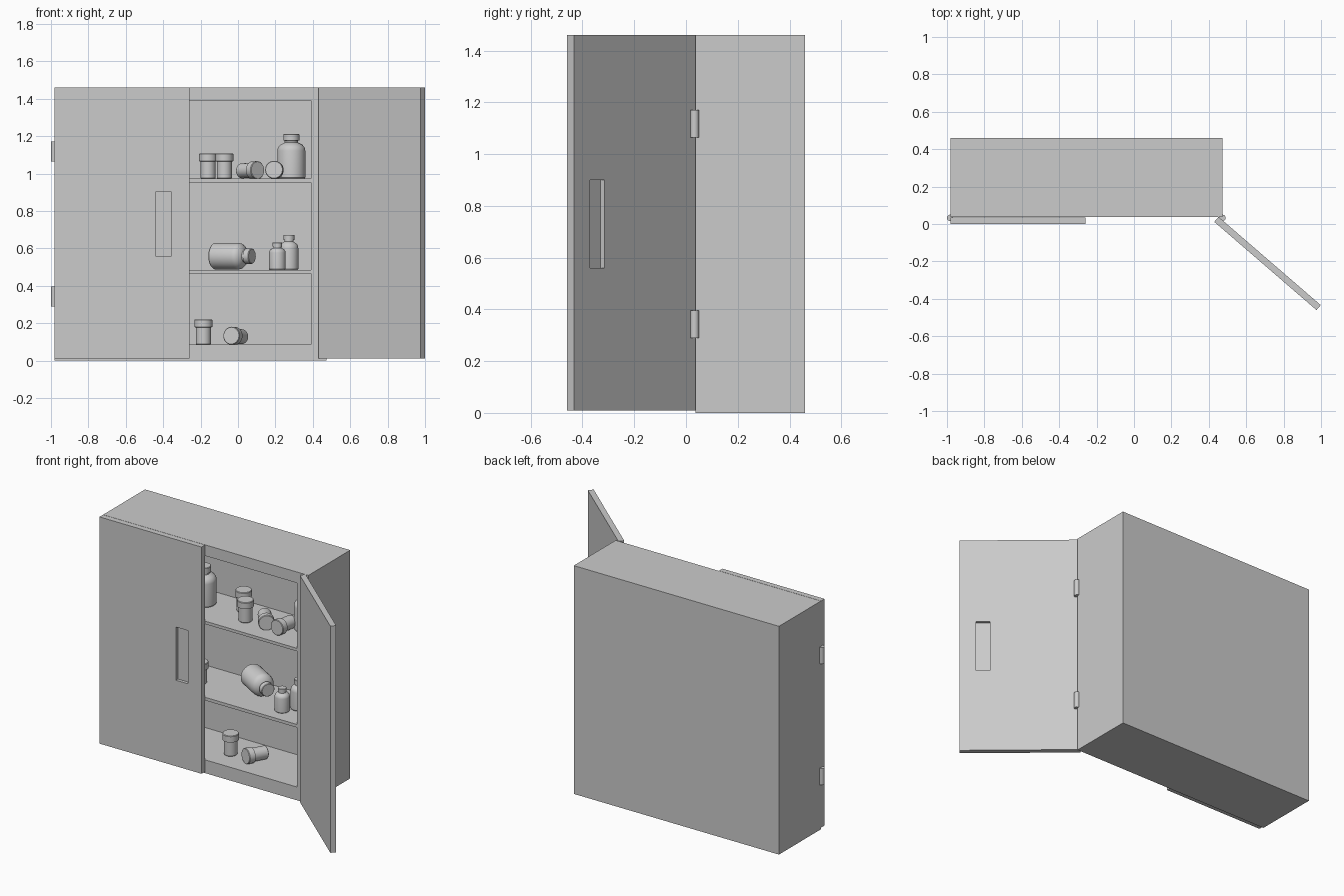
import bpy
from math import radians
from mathutils import Vector

if "Cube" in bpy.data.objects:
    bpy.data.objects.remove(bpy.data.objects["Cube"])


def box(name, lo, hi):
    lo, hi = Vector(lo), Vector(hi)
    bpy.ops.mesh.primitive_cube_add(size=1)
    ob = bpy.context.object
    ob.name = name
    for v in ob.data.vertices:
        c = v.co + Vector((.5, .5, .5))
        v.co = [lo[i] + c[i] * (hi[i] - lo[i]) for i in range(3)]
    return ob


def carve(ob, lo, hi):
    cutter = box("cutter", lo, hi)
    mod = ob.modifiers.new("carve", "BOOLEAN")
    mod.operation, mod.solver, mod.object = "DIFFERENCE", "EXACT", cutter
    bpy.context.view_layer.objects.active = ob
    bpy.ops.object.modifier_apply(modifier=mod.name)
    bpy.data.objects.remove(cutter)


def lathe(name, profile, base, direction=(0, 0, 1), size=(1, 1), n=32):
    """Revolve (radius, height) points; direction runs from base to cap."""
    from math import cos, sin, tau
    verts, faces = [], []
    for r, h in profile:
        verts += [(r * size[0] * cos(tau * i / n), r * size[0] * sin(tau * i / n), h * size[1])
                  for i in range(n)]
    for k in range(len(profile) - 1):
        a, b = k * n, k * n + n
        faces += [(a + i, a + (i + 1) % n, b + (i + 1) % n, b + i) for i in range(n)]
    faces += [tuple(reversed(range(n))), tuple(range(len(verts) - n, len(verts)))]
    me = bpy.data.meshes.new(name)
    me.from_pydata(verts, [], faces)
    ob = bpy.data.objects.new(name, me)
    bpy.context.collection.objects.link(ob)
    ob.location = base
    ob.rotation_euler = Vector(direction).to_track_quat("Z", "Y").to_euler()
    bpy.ops.object.select_all(action="DESELECT")
    ob.select_set(True)
    bpy.context.view_layer.objects.active = ob
    bpy.ops.object.shade_smooth_by_angle(angle=radians(35))
    return ob


# Cabinet body with three open compartments separated by thin shelves
LEVELS = [(.085, .465), (.485, .953), (.972, 1.39)]
body = box("cabinet_body", (-.98, .037, 0), (.472, .46, 1.46))
for z0, z1 in LEVELS:
    carve(body, (-.90, 0, z0), (.39, .40, z1))

# Doors with recessed finger pulls: left closed, right swung open
for name, side, loc, turn in (("left_door", -1, (-.98, 0, 0), 0),
                              ("right_door", 1, (.452, .038, 0), -40.8)):
    ys = sorted((0, -side * .035))
    door = box(name, (0, ys[0], .01), (.722, ys[1], 1.46))
    cut = sorted((side * .02, -side * .02))
    carve(door, (.54, cut[0], .56), (.625, cut[1], .90))
    door.location = loc
    door.rotation_euler.z = radians(turn)

# Hinge barrels
for x in (-.983, .473):
    for z in (.29, 1.065):
        lathe("hinge_barrel", [(.017, 0), (.017, .105)], (x, .033, z), n=24)

# Pill vial: narrow body and wide cap
VIAL = [(.037, 0), (.040, .004), (.040, .092), (.048, .094), (.048, .131), (.045, .135)]
# Shouldered bottle with a neck and cap
BOTTLE = [(.070, 0), (.075, .006), (.075, .15), (.072, .165), (.060, .181), (.042, .19),
          (.036, .193), (.036, .203), (.043, .204), (.043, .237), (.040, .24)]

S1, S2, S3 = (lv[0] for lv in LEVELS)

# Standing vials
for x, y, z in ((-.16, .285, S3), (-.073, .18, S3), (-.40, .19, S2), (-.185, .19, S1)):
    lathe("standing_vial", VIAL, (x, y, z))

# Fallen vials: base point and direction towards the cap
for x, y, z, d in ((.018, .242, S3 + .042, (.085, -.10, .004)),
                   (.205, .25, S3 + .042, (-.012, -.13, .006)),
                   (.020, .25, S1 + .042, (-.055, -.12, .006))):
    lathe("fallen_vial", VIAL, (x, y, z), d)

# Standing bottles: position and (width, height) scale
for x, y, z, s in ((.285, .29, S3, (1, 1)), (-.41, .24, S3, (1, 1)),
                   (.21, .147, S2, (.59, .61)), (.272, .23, S2, (.67, .78))):
    lathe("standing_bottle", BOTTLE, (x, y, z), size=s)

# Fallen bottle on the middle shelf
lathe("fallen_bottle", BOTTLE, (-.125, .315, S2 + .073), (.85, -.5, 0), (.95, .97))
